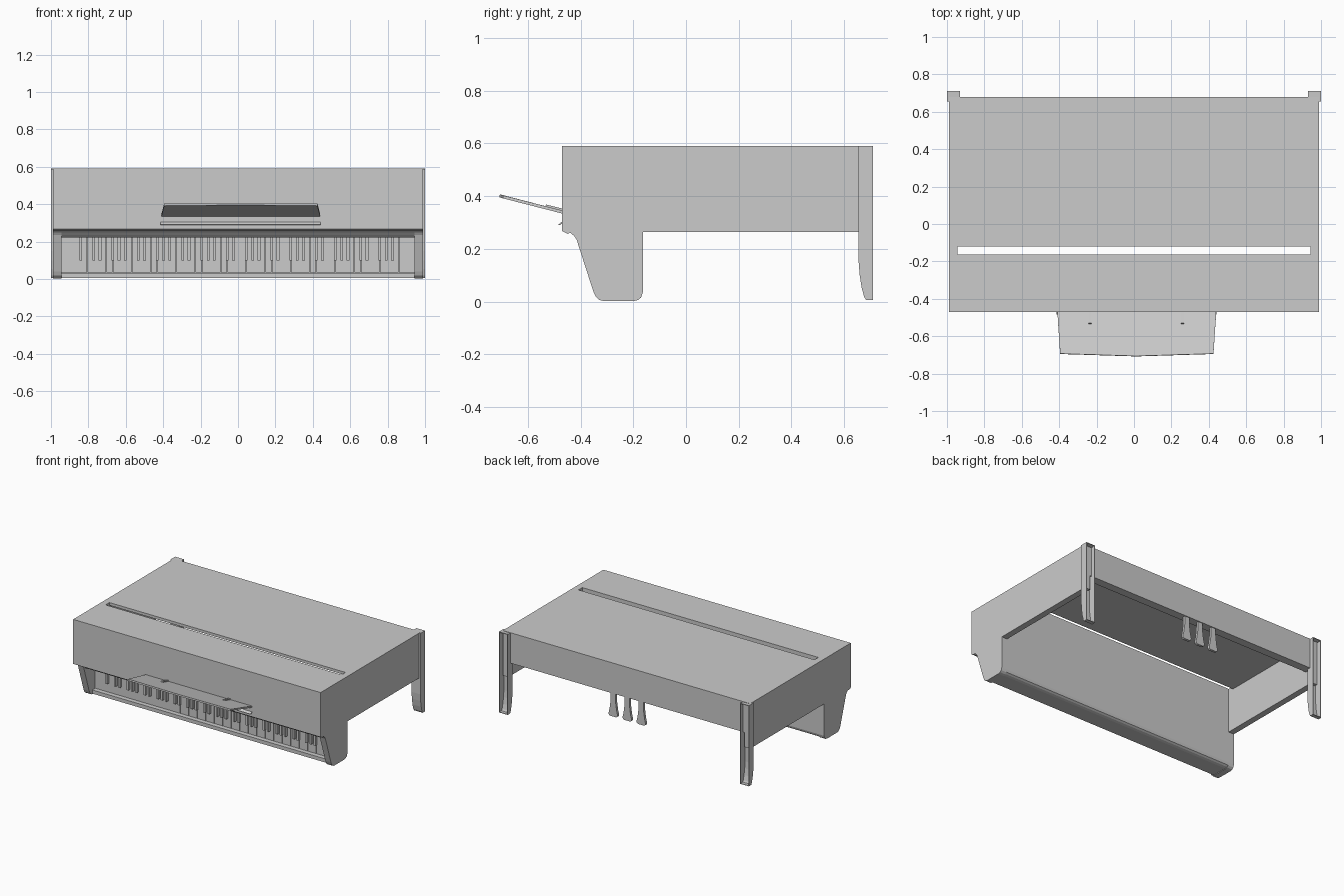
import bpy, bmesh
from mathutils import Vector

if "Cube" in bpy.data.objects:
    bpy.data.objects.remove(bpy.data.objects["Cube"])


def make(name, bm):
    bmesh.ops.recalc_face_normals(bm, faces=bm.faces)
    me = bpy.data.meshes.new(name)
    bm.to_mesh(me)
    bm.free()
    ob = bpy.data.objects.new(name, me)
    bpy.context.collection.objects.link(ob)
    return ob


def add_prism(bm, pts, direction):
    """Closed 3D outline swept along a direction."""
    face = bm.faces.new([bm.verts.new(p) for p in pts])
    ext = bmesh.ops.extrude_face_region(bm, geom=[face])["geom"]
    bmesh.ops.translate(bm, vec=Vector(direction),
                        verts=[v for v in ext if isinstance(v, bmesh.types.BMVert)])
    if face not in bm.faces[:]:
        return
    

def prism(name, pts, direction):
    bm = bmesh.new()
    vs = [bm.verts.new(p) for p in pts]
    d = Vector(direction)
    ws = [bm.verts.new(Vector(p) + d) for p in pts]
    n = len(pts)
    bm.faces.new(vs)
    bm.faces.new(ws[::-1])
    for i in range(n):
        j = (i + 1) % n
        bm.faces.new((vs[j], vs[i], ws[i], ws[j]))
    return make(name, bm)


def profile(name, yz, x0, x1):
    return prism(name, [(x0, y, z) for y, z in yz], (x1 - x0, 0, 0))


def box(name, x0, x1, y0, y1, z0, z1):
    return profile(name, [(y0, z0), (y1, z0), (y1, z1), (y0, z1)], x0, x1)


def boxes(name, items):
    bm = bmesh.new()
    for x0, x1, y0, y1, z0, z1 in items:
        g = bmesh.ops.create_cube(bm, size=1)["verts"]
        for v in g:
            v.co = Vector(((x0, x1)[v.co.x > 0], (y0, y1)[v.co.y > 0], (z0, z1)[v.co.z > 0]))
    return make(name, bm)


# Side panels with the keyboard cheek in one outline
side = [(-.47, .59), (-.47, .268), (-.448, .257), (-.44, .262), (-.425, .25), (-.415, .235),
        (-.352, .04), (-.342, .018), (-.328, .006), (-.31, .002), (-.2, .002), (-.182, .006),
        (-.17, .016), (-.164, .035), (-.164, .265), (.68, .265), (.68, .59)]
for s, tag in ((-1, "left"), (1, "right")):
    profile(tag + "_side_panel", side, s * .945, s * .99)

# Upper case with moulded fallboard edge
profile("upper_case", [(-.47, .59), (-.47, .268), (-.448, .257), (-.44, .262), (-.425, .25),
                       (-.41, .235), (-.395, .222), (-.164, .222), (-.164, .59)], -.945, .945)
# Keybed with rounded lower back edge and raised key slip
profile("keybed", [(-.164, .222), (-.164, .035), (-.17, .018), (-.182, .01), (-.2, .006),
                   (-.315, .006), (-.315, .032), (-.27, .032), (-.27, .222)], -.945, .945)
# Large panel, leaving the slot open beside the case
box("large_panel", -.945, .945, -.12, .68, .57, .59)
# Bottom rail
box("bottom_rail", -.945, .945, .62, .68, .37, .57)

# Keys
u, start = .034, -.874
boxes("white_keys", [(start + i * u + .0006, start + (i + 1) * u - .0006, -.285, -.27, .034, .222)
                     for i in range(52)])
blacks = [i for i in range(1, 51) if i % 7 in (3, 4, 6, 0, 1)]
boxes("black_keys", [(start + i * u - .007, start + i * u + .007, -.305, -.28, .1, .222)
                     for i in blacks])
boxes("key_end_blocks", [(-.945, start, -.285, -.27, .034, .222),
                         (start + 52 * u, .945, -.285, -.27, .034, .222)])

# Hollow posts, open at the back
foot = [(.655, .59), (.655, .15), (.659, .1), (.666, .055), (.675, .02), (.683, .006),
        (.71, .006), (.71, .59)]
for s, tag in ((-1, "left"), (1, "right")):
    # outer cheek in front, wider block behind
    post = profile(tag + "_post", foot, s * .93, s)
    bm = bmesh.new()
    bm.from_mesh(post.data)
    # the upper inner corner stays flush below the large panel
    for v in bm.verts:
        if v.co.y < .66 and v.co.z > .5 and abs(v.co.x) < .95:
            v.co.z = .585
    bmesh.ops.delete(bm, geom=[f for f in bm.faces if f.normal.y > .9], context='FACES_ONLY')
    bm.to_mesh(post.data)
    bm.free()
    m = post.modifiers.new("thickness", 'SOLIDIFY')
    m.thickness = .006
    m.offset = -1

# Three flared pedals
for i, tag in ((-1, "left"), (0, "middle"), (1, "right")):
    c = i * .112
    half = [(.018, .4), (.02, .31), (.028, .25), (.035, .222), (.034, .206), (.024, .2)]
    pts = [(c + x, .656, z) for x, z in half] + [(c - x, .656, z) for x, z in reversed(half)]
    prism(tag + "_pedal", pts, (0, .018, 0))

# Tilted music desk with a slightly pointed front edge
prism("music_desk", [(-.41, -.465, .333), (-.395, -.695, .392), (.012, -.708, .396),
                     (.425, -.695, .392), (.44, -.465, .333)], (0, .002, .011))
# Desk clips and lower ledge
for n, x in enumerate((-.235, .26)):
    profile("desk_clip_%d" % n, [(-.535, .36), (-.53, .368), (-.465, .352), (-.465, .343)],
            x - .008, x + .008)
profile("desk_ledge", [(-.485, .292), (-.478, .29), (-.465, .3), (-.465, .308)], -.415, .44)
